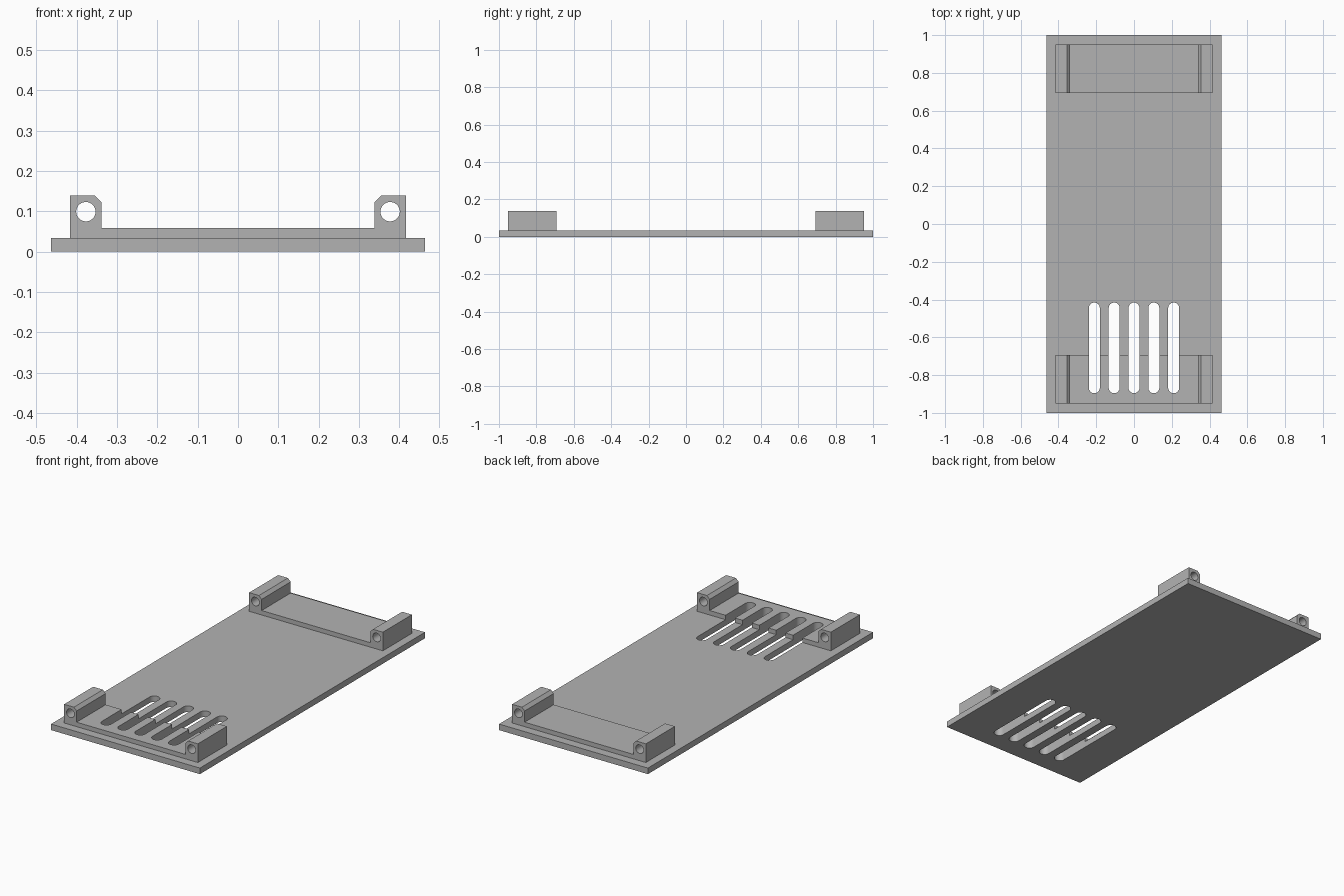
import bpy
import bmesh
from math import pi, cos, sin

cube = bpy.data.objects.get("Cube")
if cube:
    bpy.data.objects.remove(cube, do_unlink=True)

# Main dimensions
HALF_W, HALF_L, PLATE_T = 0.463, 1.0, 0.034
BRACKET_W, BRACKET_IN, BRACKET_OUT = 0.416, 0.693, 0.951
PAD_TOP, LUG_TOP, LUG_IN = 0.059, 0.139, 0.338
CHAMFER, HOLE_X, HOLE_Z, HOLE_R = 0.017, 0.377, 0.099, 0.024
SLOT_STEP, SLOT_R, SLOT_Y0, SLOT_Y1 = 0.105, 0.029, -0.896, -0.416

grey = bpy.data.materials.new("plain grey")
grey.use_nodes = True
colour = (0.45, 0.45, 0.45, 1)
grey.diffuse_color = colour
grey.node_tree.nodes["Principled BSDF"].inputs["Base Color"].default_value = colour


def prisms(name, outlines, axis, lo, hi):
    """Extrude closed 2D outlines along 'y' (x-z outlines) or 'z' (x-y outlines)."""
    bm = bmesh.new()
    for outline in outlines:
        rings = []
        for h in (lo, hi):
            rings.append([bm.verts.new((a, h, b) if axis == "y" else (a, b, h))
                          for a, b in outline])
        low, high = rings
        bm.faces.new(low[::-1])
        bm.faces.new(high)
        for i in range(len(low)):
            j = (i + 1) % len(low)
            bm.faces.new((low[i], low[j], high[j], high[i]))
    bmesh.ops.recalc_face_normals(bm, faces=bm.faces)
    mesh = bpy.data.meshes.new(name)
    bm.to_mesh(mesh)
    bm.free()
    mesh.materials.append(grey)
    obj = bpy.data.objects.new(name, mesh)
    bpy.context.collection.objects.link(obj)
    return obj


def arc(cx, cy, r, start, end, steps):
    angles = [start + (end - start) * i / steps for i in range(steps + 1)]
    return [(cx + r * cos(t), cy + r * sin(t)) for t in angles]


def select_only(obj):
    bpy.ops.object.select_all(action="DESELECT")
    obj.select_set(True)
    bpy.context.view_layer.objects.active = obj


def cut(obj, cutter):
    select_only(obj)
    mod = obj.modifiers.new("cut", "BOOLEAN")
    mod.operation = "DIFFERENCE"
    mod.solver = "EXACT"
    mod.object = cutter
    bpy.ops.object.modifier_apply(modifier=mod.name)


# Base plate
plate = prisms("base_plate", [[(-HALF_W, -HALF_L), (HALF_W, -HALF_L),
                               (HALF_W, HALF_L), (-HALF_W, HALF_L)]], "z", 0, PLATE_T)

# Bracket profile: low pad with a chamfered lug at each side
half = [(BRACKET_W, PLATE_T), (BRACKET_W, LUG_TOP), (LUG_IN + CHAMFER, LUG_TOP),
        (LUG_IN, LUG_TOP - CHAMFER), (LUG_IN, PAD_TOP)]
profile = half + [(-x, z) for x, z in reversed(half)]
front = prisms("front_bracket", [profile], "y", -BRACKET_OUT, -BRACKET_IN)
back = prisms("back_bracket", [profile], "y", BRACKET_IN, BRACKET_OUT)

# Round holes running lengthwise through the lugs
holes = prisms("hole_cutter", [arc(s * HOLE_X, HOLE_Z, HOLE_R, 0, 2 * pi, 48)[:-1]
                               for s in (-1, 1)], "y", -1.2, 1.2)
for bracket in (front, back):
    cut(bracket, holes)

# Round-ended vent slots through the plate and front bracket
slots = prisms("slot_cutter", [arc(i * SLOT_STEP, SLOT_Y1 - SLOT_R, SLOT_R, 0, pi, 20)
                               + arc(i * SLOT_STEP, SLOT_Y0 + SLOT_R, SLOT_R, pi, 2 * pi, 20)
                               for i in range(-2, 3)], "z", -0.1, 0.3)
cut(plate, slots)
cut(front, slots)

for cutter in (holes, slots):
    bpy.data.objects.remove(cutter, do_unlink=True)

for obj in (plate, front, back):
    select_only(obj)
    bpy.ops.object.shade_smooth_by_angle(angle=pi / 6)
